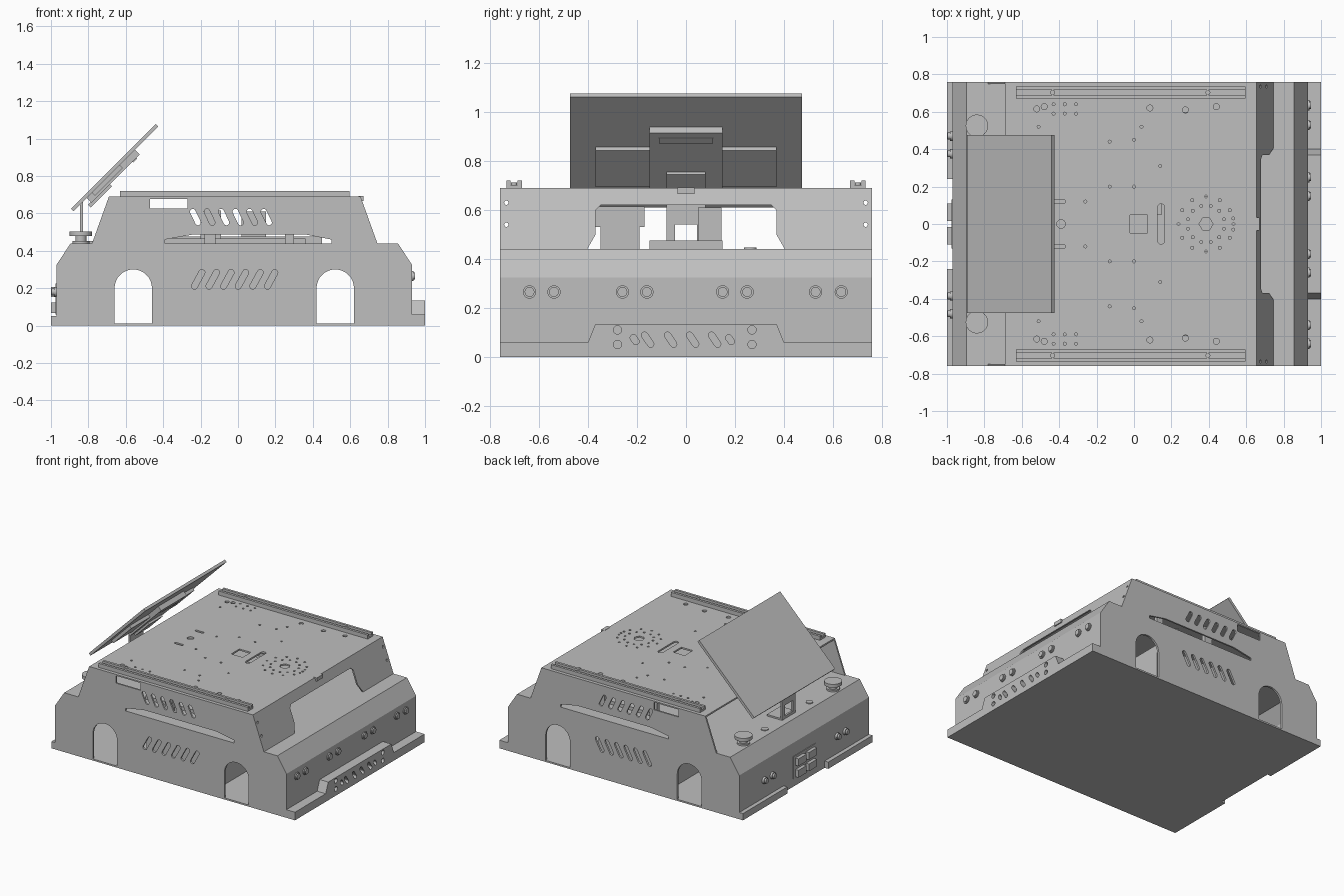
import bpy, bmesh, math
from math import sin, cos, pi

cube = bpy.data.objects.get("Cube")
if cube:
    bpy.data.objects.remove(cube, do_unlink=True)

grey = bpy.data.materials.new("light_grey_metal")
grey.use_nodes = True
grey.diffuse_color = (0.52, 0.52, 0.52, 1)
grey.node_tree.nodes["Principled BSDF"].inputs["Base Color"].default_value = (0.52, 0.52, 0.52, 1)
parts = []


def solid(bm, pts, axis, lo, hi):
    """Extrude a 2D outline along one axis."""
    place = {"x": lambda p, d: (d, p[0], p[1]),
             "y": lambda p, d: (p[0], d, p[1]),
             "z": lambda p, d: (p[0], p[1], d)}[axis]
    low = [bm.verts.new(place(p, lo)) for p in pts]
    high = [bm.verts.new(place(p, hi)) for p in pts]
    faces = [bm.faces.new(low), bm.faces.new(high)]
    for i in range(len(pts)):
        j = (i + 1) % len(pts)
        faces.append(bm.faces.new((low[i], low[j], high[j], high[i])))
    bmesh.ops.recalc_face_normals(bm, faces=faces)


def make(name, *solids):
    bm = bmesh.new()
    for s in solids:
        solid(bm, *s)
    mesh = bpy.data.meshes.new(name)
    bm.to_mesh(mesh)
    bm.free()
    mesh.materials.append(grey)
    ob = bpy.data.objects.new(name, mesh)
    bpy.context.collection.objects.link(ob)
    parts.append(ob)
    return ob


def cut(ob, *solids):
    """Subtract extruded outlines and bake the result."""
    cutter = make("cutter", *solids)
    parts.remove(cutter)
    mod = ob.modifiers.new("cut", "BOOLEAN")
    mod.operation, mod.solver, mod.object = "DIFFERENCE", "EXACT", cutter
    deps = bpy.context.evaluated_depsgraph_get()
    mesh = bpy.data.meshes.new_from_object(ob.evaluated_get(deps))
    ob.modifiers.clear()
    ob.data = mesh
    bpy.data.objects.remove(cutter, do_unlink=True)


def rect(a0, a1, b0, b1):
    return [(a0, b0), (a1, b0), (a1, b1), (a0, b1)]


def disc(a, b, r, n=20):
    return [(a + r * cos(2 * pi * i / n), b + r * sin(2 * pi * i / n)) for i in range(n)]


def slot(a, b, length, width, lean):
    """Round-ended slot; lean is its angle from vertical."""
    r, h, pts = width / 2, (length - width) / 2, []
    for side, start in ((1, 0), (-1, pi)):
        for i in range(9):
            t = start + pi * i / 8
            u, v = r * cos(t), side * h + r * sin(t)
            pts.append((a + u * cos(lean) + v * sin(lean), b - u * sin(lean) + v * cos(lean)))
    return pts


def box(x0, x1, y0, y1, z0, z1):
    return (rect(x0, x1, y0, y1), "z", z0, z1)


# Hollow lower body with arches and slanted vents
outer = [(-.97, 0), (.93, 0), (.93, .325), (.855, .44), (-.895, .44), (-.97, .325)]
inner = [(-.955, .012), (.915, .012), (.915, .32), (.847, .425), (-.887, .425), (-.955, .32)]
body = make("lower_body", (outer, "y", -.76, .76))
cut(body, (inner, "y", -.745, .745))
arches = []
for c in (-.56, .52):
    top = [(c + .1 * cos(pi * i / 16), .2 + .1 * sin(pi * i / 16)) for i in range(17)]
    arches.append(([(c - .1, .012), (c + .1, .012)] + top, "y", -.8, .8))
vents = [(slot(-.213 + .078 * i, .247, .115, .032, .5), "y", -.8, .8) for i in range(6)]
cut(body, *arches, *vents)
make("inner_equipment", box(-.33, .3, -.6, .6, .012, .38))
make("under_plate", box(-.85, .92, -.74, .74, -.0, .006))

# Right bumper with raised middle, slots and screw holes
bumper = make("right_bumper", ([(-.76, 0), (.76, 0), (.76, .06), (.4, .06), (.37, .135),
                                (-.37, .135), (-.4, .06), (-.76, .06)], "x", .925, 1))
holes = [(slot(y, .07, length, .026, -.6), "x", .96, 1.1) for y, length in
         ((-.21, .045), (-.157, .07), (-.063, .07), (.027, .07), (.117, .07), (.18, .045))]
holes += [(disc(y, z, .017), "x", .96, 1.1) for y in (-.28, .27) for z in (.05, .11)]
cut(bumper, *holes)

# Left bumpers
for side in (-1, 1):
    lo, hi = sorted((side * .24, side * .76))
    make("left_bumper", box(-1, -.965, lo, hi, 0, .05))

# Round sensors on both ends
for y in (-.64, -.54, -.26, -.16, .15, .25, .53, .635):
    make("right_sensor", (disc(y, .265, .027), "x", .92, .938),
         (disc(y, .265, .02), "x", .93, .947))
for y in (-.48, -.385, .375, .47):
    make("left_sensor", (disc(y, .18, .025), "x", -.985, -.96),
         (disc(y, .18, .018), "x", -.997, -.96))

# Connector sockets on the left end
make("socket_panel", box(-.975, -.96, -.13, .13, .06, .225))
for y in (-.062, .062):
    for z in (.095, .18):
        make("socket", box(-1, -.965, y - .047, y + .047, z - .027, z + .027))

# Upper housing: side plates with window, vents and lower notch
trapezoid = [(-.78, .44), (.745, .44), (.655, .69), (-.69, .69)]
for side in (-1, 1):
    lo, hi = sorted((side * .748, side * .76))
    plate = make("upper_side_plate", (trapezoid, "y", lo, hi))
    openings = [(slot(-.228 + .076 * i, .58, .095, .03, -.45), "y", -.8, .8) for i in range(6)]
    openings.append((rect(-.47, -.27, .625, .68), "y", -.8, .8))
    openings.append(([(-.39, .43), (.5, .43), (.5, .46), (.36, .487), (-.24, .487), (-.39, .46)],
                     "y", -.8, .8))
    cut(plate, *openings)

# Sloped end plate with a wide notch
end = make("upper_end_plate", ([(.733, .44), (.745, .44), (.655, .69), (.643, .69)], "y", -.75, .75))
cut(end, ([(-.41, .43), (.41, .43), (.37, .5), (.37, .6), (.35, .62), (-.35, .62),
           (-.37, .6), (-.37, .5)], "x", .5, .9),
    *[(disc(y, z, .009, 10), "x", .5, .9) for y in (-.735, .735) for z in (.54, .63)])
make("end_latch", box(.645, .672, -.035, .035, .665, .692))

# Perforated top plate
top_plate = make("top_plate", box(-.69, .655, -.755, .755, .678, .69))
small = [(-.13, .44), (-.13, .2), (0, .45), (0, .2), (.04, .52), (.14, .31), (-.51, .52),
         (-.26, .12), (.53, .03)]
small += [(x, y) for x in (-.43, -.37, -.31) for y in (.59, .64)]
large = [(-.52, .615), (-.48, .627), (.085, .62), (.275, .61), (.44, .627)]
dots = [(disc(x, s * y, r, n), "z", .6, .8) for group, r, n in ((small, .008, 8), (large, .016, 14))
        for x, y in group for s in (-1, 1)]
for i in range(12):
    for r, turn in ((.147, 0), (.1, .26)):
        t = i * pi / 6 + turn
        dots.append((disc(.385 + r * cos(t), r * sin(t), .008, 8), "z", .6, .8))
dots += [(disc(.385, 0, .037, 6), "z", .6, .8), (disc(-.39, 0, .023), "z", .6, .8),
         (rect(-.022, .072, -.048, .048), "z", .6, .8),
         (slot(.145, 0, .215, .038, 0), "z", .6, .8)]
dots += [(slot(-.4, s * .12, .07, .018, pi / 2), "z", .6, .8) for s in (-1, 1)]
cut(top_plate, *dots)

# Mounting rails on the top
for side in (-1, 1):
    c = side * .703
    make("top_rail", ([(c - .032, .69), (c + .032, .69), (c + .032, .72), (c + .014, .72),
                       (c + .014, .703), (c - .014, .703), (c - .014, .72), (c - .032, .72)],
                      "x", -.63, .595))
    for x in (-.435, .395):
        make("rail_screw", (disc(x, c, .013, 14), "z", .7, .712))

# Equipment between the deck and the top plate
make("inner_tray", box(-.36, .45, -.15, .15, .44, .475))
make("inner_device", box(-.2, -.09, -.37, -.17, .53, .615), box(-.2, -.09, -.35, -.19, .44, .54))
make("inner_module", box(.02, .15, .05, .145, .47, .61))
make("inner_bracket", box(-.18, -.12, -.6, -.57, .44, .678), box(-.18, -.12, .57, .6, .44, .678),
     box(.25, .3, -.6, -.57, .44, .678), box(.25, .3, .57, .6, .44, .678))
for side in (-1, 1):
    make("inner_rail", box(-.39, .36, side * .5 - .03, side * .5 + .03, .44, .465))

# Round push knobs on the deck
for y in (-.525, .525):
    make("knob", (disc(-.84, y, .045, 28), "z", .44, .452), (disc(-.84, y, .03, 28), "z", .45, .48),
         (disc(-.84, y, .06, 32), "z", .478, .503))
    make("deck_button", (disc(-.83, y * .5, .025), "z", .44, .446))


# Tilted screen, its mount and its stand
def tilted(t0, t1, d0, d1):
    k = math.sqrt(.5)
    return [(-.893 + k * (t + d), .625 + k * (t - d))
            for t, d in ((t0, d0), (t1, d0), (t1, d1), (t0, d1))]


make("screen", (tilted(0, .64, 0, .02), "y", -.475, .475))
make("screen_back_box", (tilted(.14, .35, .02, .042), "y", -.37, .37))
mount = make("screen_mount", (tilted(.1, .465, .02, .055), "y", -.15, .15))
make("mount_handle", (tilted(.41, .44, .05, .06), "y", -.11, .11))
make("mount_neck", (tilted(.08, .24, .05, .07), "y", -.08, .08))
stand = make("stand_post", box(-.845, -.83, -.08, .08, .44, .665))
cut(stand, (rect(-.045, .045, .46, .54), "x", -.9, -.8))
make("stand_foot", box(-.845, -.72, -.08, .08, .44, .452))

# Keep hard edges crisp and curved sides smooth
bpy.ops.object.select_all(action="DESELECT")
for ob in parts:
    ob.select_set(True)
bpy.context.view_layer.objects.active = parts[0]
bpy.ops.object.shade_smooth_by_angle(angle=math.radians(30))
